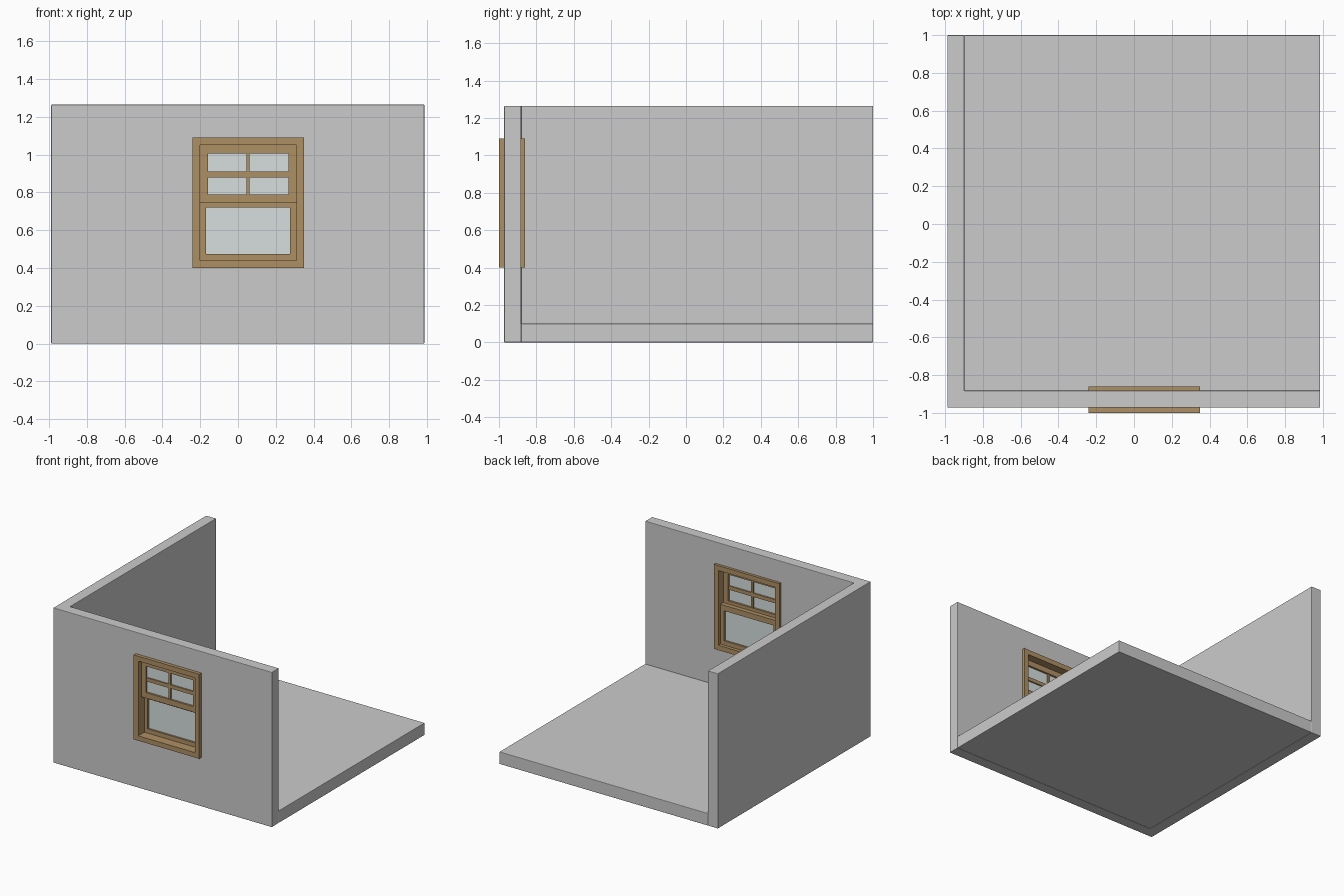
import bpy, bmesh

if "Cube" in bpy.data.objects:
    bpy.data.objects.remove(bpy.data.objects["Cube"])

WOOD = bpy.data.materials.new("wood")
WOOD.diffuse_color = (0.43, 0.28, 0.13, 1)
WOOD.use_nodes = True
WOOD.node_tree.nodes["Principled BSDF"].inputs["Base Color"].default_value = WOOD.diffuse_color
GLASS = bpy.data.materials.new("glass")
GLASS.diffuse_color = (0.68, 0.74, 0.74, 1)
GLASS.use_nodes = True
GLASS.node_tree.nodes["Principled BSDF"].inputs["Base Color"].default_value = GLASS.diffuse_color


def finish(name, bm, mat=None):
    bmesh.ops.recalc_face_normals(bm, faces=bm.faces)
    me = bpy.data.meshes.new(name)
    bm.to_mesh(me)
    bm.free()
    ob = bpy.data.objects.new(name, me)
    bpy.context.collection.objects.link(ob)
    if mat:
        me.materials.append(mat)
    return ob


def box(name, x0, x1, y0, y1, z0, z1, mat=None):
    bm = bmesh.new()
    bmesh.ops.create_cube(bm, size=1)
    for v in bm.verts:
        v.co = (x1 if v.co.x > 0 else x0, y1 if v.co.y > 0 else y0, z1 if v.co.z > 0 else z0)
    return finish(name, bm, mat)


def ring(name, outer, inner, y0, y1):
    """Rectangular wooden frame; outer and inner are (x0, x1, z0, z1)."""
    bm = bmesh.new()
    loops = []
    for r in (outer, inner):
        corners = ((r[0], r[2]), (r[1], r[2]), (r[1], r[3]), (r[0], r[3]))
        for y in (y0, y1):
            loops.append([bm.verts.new((x, y, z)) for x, z in corners])
    for a, b in ((0, 1), (1, 3), (3, 2), (2, 0)):
        for i in range(4):
            j = (i + 1) % 4
            bm.faces.new((loops[a][i], loops[a][j], loops[b][j], loops[b][i]))
    return finish(name, bm, WOOD)


def bevel(ob):
    m = ob.modifiers.new("soft_edges", 'BEVEL')
    m.width, m.segments = 0.004, 2


# L-shaped walls and the floor
plan = [(-0.988, -0.972), (0.986, -0.972), (0.986, -0.882),
        (-0.898, -0.882), (-0.898, 1.0), (-0.988, 1.0)]
bm = bmesh.new()
base = bm.faces.new([bm.verts.new((x, y, 0)) for x, y in plan])
ext = bmesh.ops.extrude_face_region(bm, geom=[base], use_keep_orig=True)
bmesh.ops.translate(bm, vec=(0, 0, 1.265),
                    verts=[v for v in ext["geom"] if isinstance(v, bmesh.types.BMVert)])
walls = finish("walls", bm)
bevel(walls)
floor = box("floor", -0.898, 0.986, -0.882, 1.0, 0.0, 0.1)
bevel(floor)

# Window opening cut through the front wall
HOLE = (-0.22, 0.33, 0.42, 1.07)
OPEN = (-0.20, 0.31, 0.44, 1.05)
TRIM = (-0.242, 0.35, 0.40, 1.09)
cutter = box("window_cutter", HOLE[0], HOLE[1], -1.1, -0.8, HOLE[2], HOLE[3])
cutter.hide_render = True
cutter.hide_set(True)
cut = walls.modifiers.new("window_hole", 'BOOLEAN')
cut.operation, cut.solver, cut.object = 'DIFFERENCE', 'EXACT', cutter

# Casing trims on both wall faces and the jamb between them
ring("outer_casing", TRIM, OPEN, -1.0, -0.972)
ring("inner_casing", TRIM, OPEN, -0.882, -0.86)
ring("jamb", HOLE, OPEN, -0.972, -0.882)

# Upper sash, nearer the outside, with cross bars
UP = (-0.158, 0.266, 0.79, 1.005)
ring("upper_sash", (OPEN[0], OPEN[1], 0.745, OPEN[3]), UP, -0.962, -0.924)
box("upper_vertical_bar", 0.044, 0.062, -0.958, -0.928, UP[2], UP[3], WOOD)
box("upper_horizontal_bar", UP[0], UP[1], -0.957, -0.929, 0.88, 0.91, WOOD)
box("upper_glass", UP[0], UP[1], -0.946, -0.940, UP[2], UP[3], GLASS)

# Lower sash, nearer the room
LOW = (-0.17, 0.276, 0.475, 0.72)
ring("lower_sash", (OPEN[0], OPEN[1], OPEN[2], 0.765), LOW, -0.922, -0.886)
box("lower_glass", LOW[0], LOW[1], -0.907, -0.901, LOW[2], LOW[3], GLASS)
